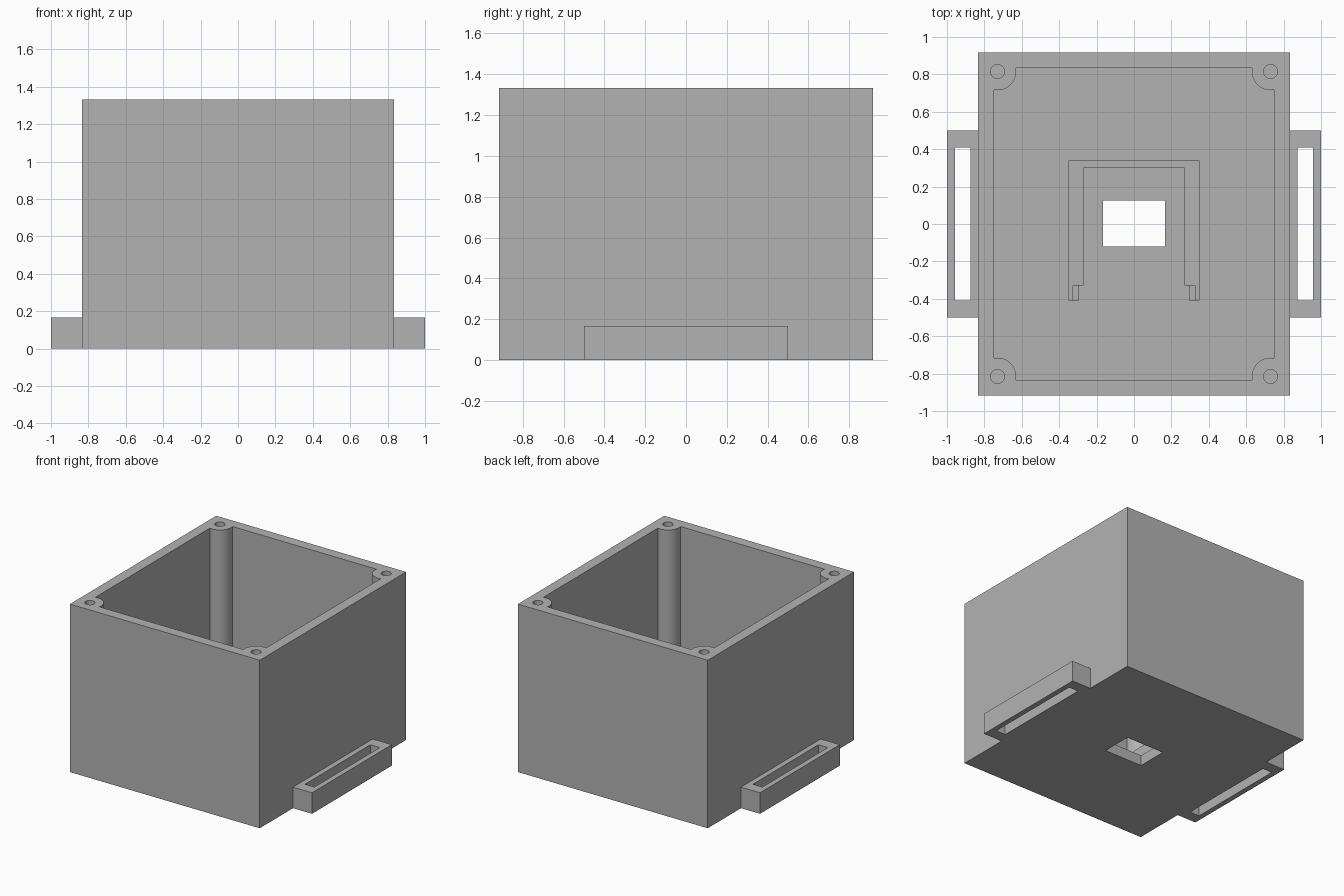
import bpy
import bmesh

if "Cube" in bpy.data.objects:
    bpy.data.objects.remove(bpy.data.objects["Cube"], do_unlink=True)

WIDTH, DEPTH, HEIGHT = 0.833, 0.917, 1.333   # half width, half depth, height
WALL = 0.083
SIDES = (-1, 1)

grey = bpy.data.materials.new("plain grey")
grey.use_nodes = True
colour = (0.45, 0.45, 0.45, 1)
grey.diffuse_color = colour
grey.node_tree.nodes["Principled BSDF"].inputs["Base Color"].default_value = colour


def prism(name, outline, low, high):
    """Solid with the given plan outline between two heights."""
    bm = bmesh.new()
    base = bm.faces.new([bm.verts.new((x, y, low)) for x, y in outline])
    raised = bmesh.ops.extrude_face_region(bm, geom=[base])["geom"]
    for v in raised:
        if isinstance(v, bmesh.types.BMVert):
            v.co.z = high
    bmesh.ops.recalc_face_normals(bm, faces=bm.faces)
    mesh = bpy.data.meshes.new(name)
    bm.to_mesh(mesh)
    bm.free()
    mesh.materials.append(grey)
    obj = bpy.data.objects.new(name, mesh)
    bpy.context.collection.objects.link(obj)
    return obj


def block(name, x0, x1, y0, y1, low, high):
    return prism(name, [(x0, y0), (x1, y0), (x1, y1), (x0, y1)], low, high)


def cylinder(name, x, y, radius, low, high):
    bpy.ops.mesh.primitive_cylinder_add(vertices=48, radius=radius, depth=high - low,
                                        location=(x, y, (low + high) / 2))
    obj = bpy.context.object
    obj.name = name
    obj.data.materials.append(grey)
    return obj


def combine(target, tool, operation):
    """Apply a boolean and discard the tool."""
    tool.hide_render = True
    mod = target.modifiers.new("cut", "BOOLEAN")
    mod.operation, mod.object, mod.solver = operation, tool, "EXACT"
    bpy.context.view_layer.objects.active = target
    bpy.ops.object.modifier_apply(modifier=mod.name)
    bpy.data.objects.remove(tool, do_unlink=True)


# Outer box with a strap loop on each side
case = block("case", -WIDTH, WIDTH, -DEPTH, DEPTH, 0, HEIGHT)
for s in SIDES:
    x0, x1 = sorted((s * 0.79, s))
    combine(case, block("strap_loop", x0, x1, -0.5, 0.5, 0, 0.167), "UNION")
    x0, x1 = sorted((s * 0.875, s * 0.958))
    combine(case, block("strap_slot", x0, x1, -0.41, 0.41, -0.1, 0.3), "DIFFERENCE")

# Cavity, leaving round screw posts in the corners
inner_x, inner_y = WIDTH - WALL, DEPTH - WALL
corners = [(sx * 0.73, sy * 0.815) for sx in SIDES for sy in SIDES]
cavity = block("cavity", -inner_x, inner_x, -inner_y, inner_y, WALL, HEIGHT + 0.1)
for x, y in corners:
    combine(cavity, cylinder("post", x, y, 0.1, 0, HEIGHT + 0.2), "DIFFERENCE")
combine(case, cavity, "DIFFERENCE")

# Blind screw holes and the window through the floor
for x, y in corners:
    combine(case, cylinder("screw_hole", x, y, 0.037, HEIGHT - 0.5, HEIGHT + 0.1), "DIFFERENCE")
combine(case, block("floor_window", -0.167, 0.167, -0.12, 0.125, -0.1, 0.2), "DIFFERENCE")

# U-shaped holder standing on the floor around the window
half = [(0.35, 0.34), (0.35, -0.41), (0.325, -0.41), (0.325, -0.33), (0.27, -0.33), (0.27, 0.3)]
outline = half + [(-x, y) for x, y in reversed(half)]
holder = prism("holder", outline, WALL, 0.25)

# Low catches at the open ends of the holder
for s in SIDES:
    x0, x1 = sorted((s * 0.295, s * 0.325))
    block("left_catch" if s > 0 else "right_catch", x0, x1, -0.41, -0.33, WALL, 0.21)

# Smooth the round posts and holes, keeping the box edges sharp
bpy.ops.object.select_all(action="DESELECT")
case.select_set(True)
bpy.context.view_layer.objects.active = case
bpy.ops.object.shade_smooth_by_angle()
